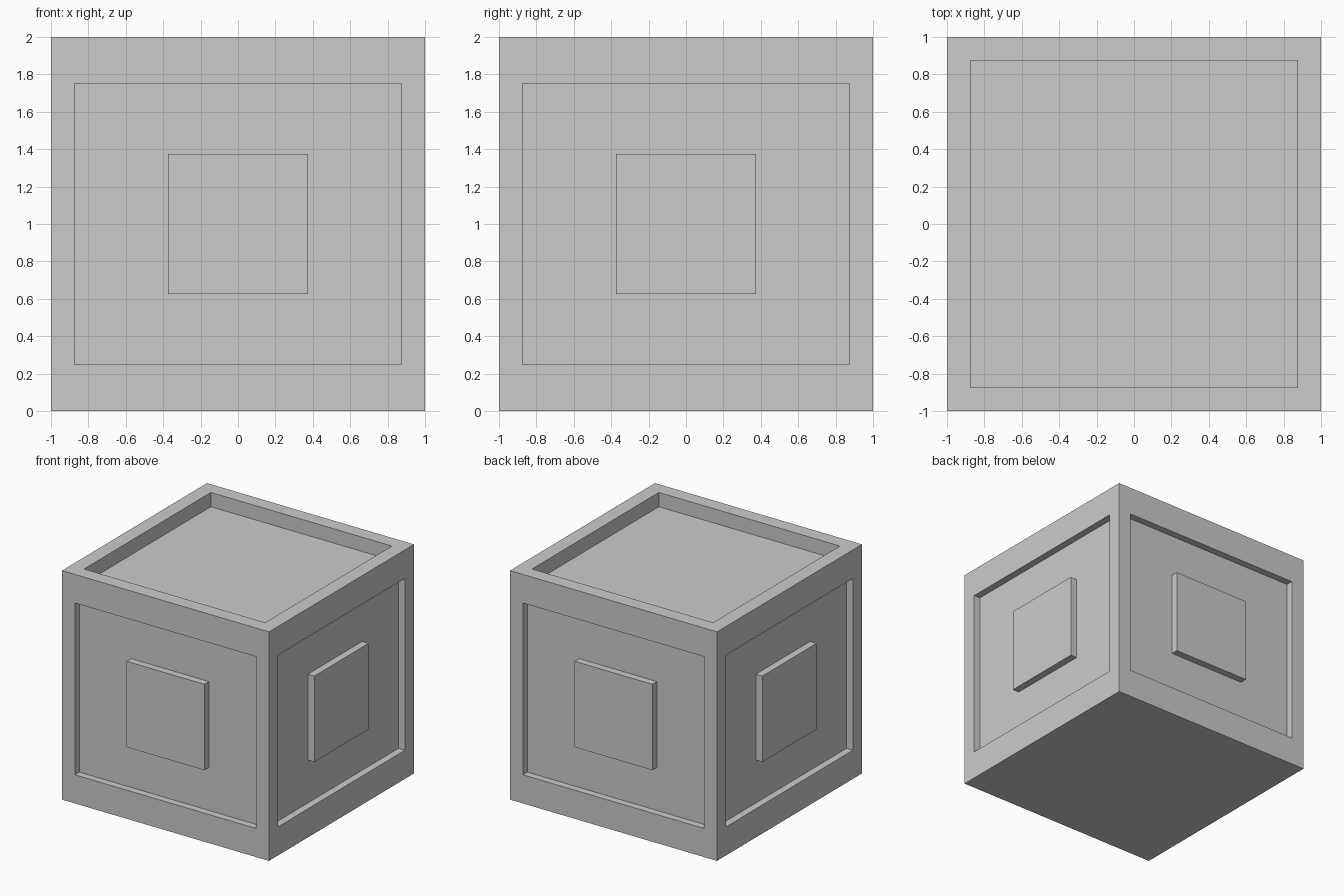
import bpy, bmesh
from mathutils import Vector

if "Cube" in bpy.data.objects:
    bpy.data.objects.remove(bpy.data.objects["Cube"])


def step(bm, face, scale=(1, 1, 1), depth=0.0):
    """Extrude a face, scale it about its centre and push it along its normal."""
    normal, centre = face.normal.copy(), face.calc_center_median()
    new = bmesh.ops.extrude_discrete_faces(bm, faces=[face])["faces"][0]
    for v in new.verts:
        d = v.co - centre
        v.co = centre + Vector(a * b for a, b in zip(d, scale)) + normal * depth
    new.normal_update()
    return new


bm = bmesh.new()

# Crate body standing on the ground
bmesh.ops.create_cube(bm, size=2)
bmesh.ops.translate(bm, verts=bm.verts[:], vec=(0, 0, 1))
bm.normal_update()
sides = [f for f in bm.faces if abs(f.normal.z) < 0.5]
top = next(f for f in bm.faces if f.normal.z > 0.5)

# Sunken panel with a flush square boss on each side
for f in sides:
    f = step(bm, f, (0.875, 0.875, 0.75))
    f = step(bm, f, depth=-0.0625)
    f = step(bm, f, (0.375 / 0.875, 0.375 / 0.875, 0.5))
    step(bm, f, depth=0.0625)

# Recessed top
top = step(bm, top, (0.875, 0.875, 1))
step(bm, top, depth=-0.125)

bmesh.ops.recalc_face_normals(bm, faces=bm.faces[:])
mesh = bpy.data.meshes.new("crate")
bm.to_mesh(mesh)
bm.free()
bpy.context.collection.objects.link(bpy.data.objects.new("crate", mesh))
